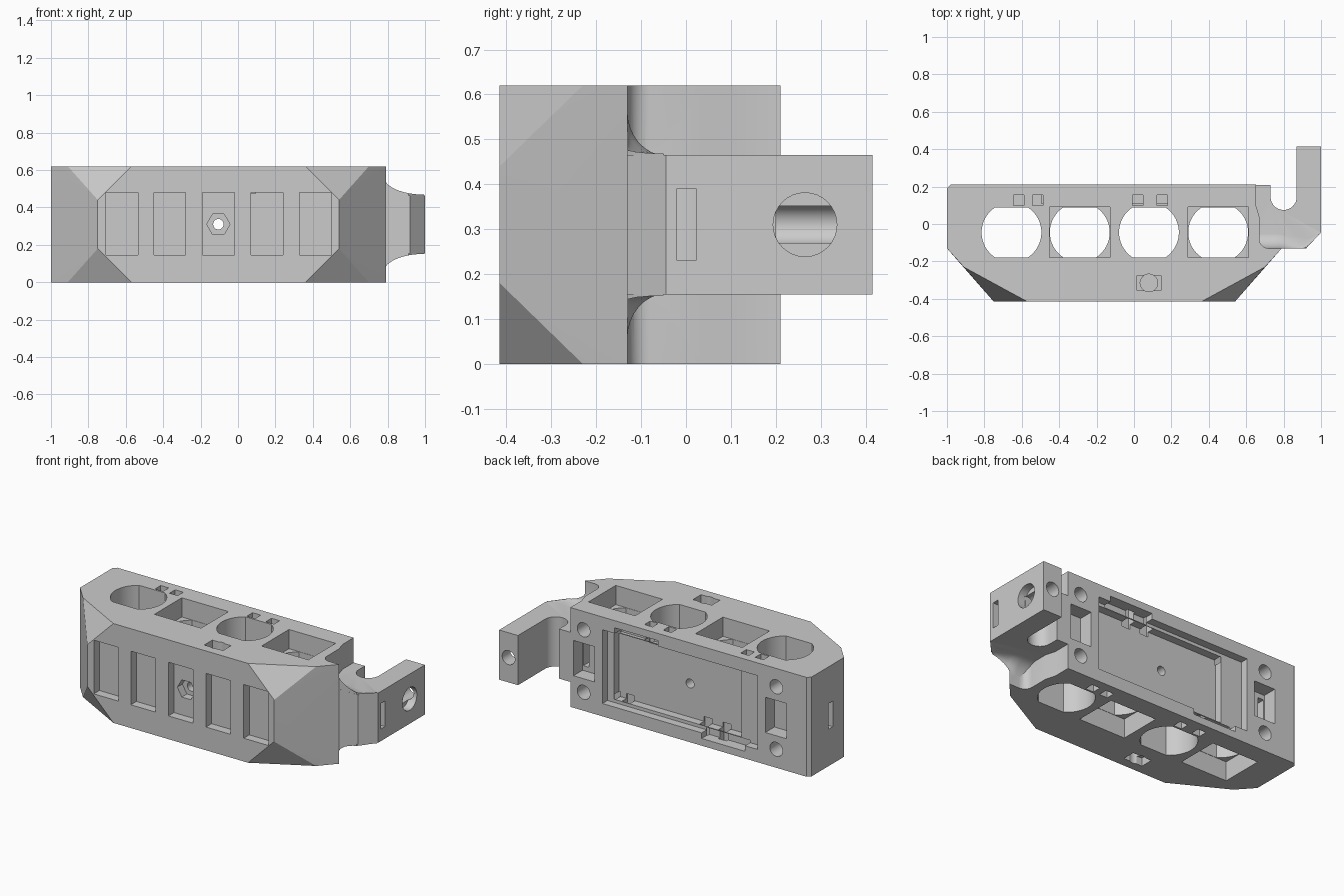
import bpy, bmesh, math

if "Cube" in bpy.data.objects:
    bpy.data.objects.remove(bpy.data.objects["Cube"])

CX, CZ = -0.105, 0.31      # body centre; features repeat around it
H = 0.62


def make(name, bm):
    bmesh.ops.recalc_face_normals(bm, faces=bm.faces)
    me = bpy.data.meshes.new(name)
    bm.to_mesh(me)
    bm.free()
    ob = bpy.data.objects.new(name, me)
    bpy.context.collection.objects.link(ob)
    return ob


def loft(name, rings):
    bm = bmesh.new()
    rows = [[bm.verts.new(p) for p in r] for r in rings]
    n = len(rows[0])
    for a, b in zip(rows, rows[1:]):
        for i in range(n):
            j = (i + 1) % n
            bm.faces.new((a[i], a[j], b[j], b[i]))
    bm.faces.new(rows[0])
    bm.faces.new(rows[-1])
    return make(name, bm)


def prism(name, pts, axis, lo, hi):
    place = {'x': lambda a, b, t: (t, a, b),
             'y': lambda a, b, t: (a, t, b),
             'z': lambda a, b, t: (a, b, t)}[axis]
    return loft(name, [[place(a, b, t) for a, b in pts] for t in (lo, hi)])


def arc(cx, cy, r, a0, a1, n):
    return [(cx + r * math.cos(math.radians(a0 + (a1 - a0) * i / n)),
             cy + r * math.sin(math.radians(a0 + (a1 - a0) * i / n))) for i in range(n + 1)]


def circle(cx, cy, r, n=32):
    return arc(cx, cy, r, 0, 360, n)[:-1]


def boolean(ob, other, op='DIFFERENCE'):
    other.hide_render = True
    m = ob.modifiers.new(op, 'BOOLEAN')
    m.operation, m.object, m.solver = op, other, 'EXACT'
    bpy.context.view_layer.objects.active = ob
    bpy.ops.object.modifier_apply(modifier=m.name)
    bpy.data.objects.remove(other)


def cut(pts, axis, lo, hi):
    boolean(body, prism('cutter', pts, axis, lo, hi))


def box(x0, x1, y0, y1, z0, z1):
    cut([(x0, y0), (x1, y0), (x1, y1), (x0, y1)], 'z', z0, z1)


# Faceted body: convex hull, mirrored in x and z
bm = bmesh.new()
for sx in (-1, 1):
    for sz in (-1, 1):
        for x, y, z in [(.895, -.13, .31), (.895, .19, .31), (.875, .21, .31),
                        (.805, -.23, .31), (.465, -.415, .31), (.645, -.415, .13)]:
            bm.verts.new((CX + sx * x, y, CZ + sz * z))
bmesh.ops.convex_hull(bm, input=bm.verts)
bmesh.ops.dissolve_limit(bm, angle_limit=0.01, verts=bm.verts, edges=bm.edges)
body = make('body', bm)

# Rounded recess at the right end
cut([(.95, -.13)] + arc(.72, -.08, .05, 270, 180, 8)
    + [(.67, .04), (.652, .1), (.652, .3), (.95, .3)], 'z', -.1, .8)

# Hooked arm with U slot
arm = prism('arm', [(.62, -.131), (.92, -.131), (1, -.045), (1, .415), (.87, .415)]
            + arc(.8, .145, .07, 0, -180, 16) + [(.73, .209), (.62, .209)],
            'z', .155, .465)
boolean(body, arm, 'UNION')

# Flared web where the arm meets the body, above and below
for s in (-1, 1):
    rings = []
    for i in range(13):
        x = .66 + .335 * i / 12
        u = min(1, max(0, (x - .78) / .22))
        h = .004 + .095 * (1 - math.sqrt(1 - (1 - u) ** 2))
        y0 = max(-.1305, -.1305 + (x - .92) * .086 / .08)
        w = -.044 - y0
        sec = [(y0, .4)] + [(y0 + w * (1 - math.cos(t)), .464 + h * (1 - math.sin(t)))
                            for t in [math.pi / 2 * k / 8 for k in range(9)]] + [(-.044, .4)]
        rings.append([(x, y, CZ + s * (z - CZ)) for y, z in sec])
    boolean(body, loft('flare', rings), 'UNION')

# Four vertical bays: flat-sided round bores with alternating square mouths
for i, x in enumerate((-.655, -.29, .08, .45)):
    a = math.degrees(math.asin(.133 / .16))
    cut(arc(x, -.045, .16, -a, a, 16) + arc(x, -.045, .16, 180 - a, 180 + a, 16),
        'z', -.1, .8)
    z0, z1 = ((-.1, .12) if i % 2 == 0 else (.5, .8))
    box(x - .161, x + .161, -.18, .09, z0, z1)

# Front windows
for x in (-.62, -.365, CX, .155, .415):
    box(x - .085, x + .085, -.5, -.36, .145, .48)

# Hex nut seat and through bolt hole
cut(circle(CX, CZ, .062, 6), 'y', -.5, -.31)
cut(circle(CX, CZ, .028, 24), 'y', -.5, .4)

# Back electronics cavity, two levels with stepped edges
box(CX - .535, CX + .535, .16, .3, .08, .54)
box(CX - .39, CX + .49, .11, .3, .1, .52)
for s in (-1, 1):
    z = CZ + s * .24
    box(CX + s * .3 - .15, CX + s * .3 + .15, .14, .3, z - .025, z + .025)

# Top and bottom details, turned half round for the underside
for s in (-1, 1):
    def slot(x0, x1, y0, y1, depth):
        a, b = sorted((CX + s * (x0 - CX), CX + s * (x1 - CX)))
        c, d = sorted((CZ + s * .4, CZ + s * (.31 - depth)))
        box(a, b, y0, y1, c, d)
    for x in (-.615, -.515, .02, .15):
        slot(x - .028, x + .028, .1, .156, .13)
    slot(.015, .145, -.355, -.275, .05)
    c, d = sorted((CZ + s * .4, CZ + s * .165))
    cut(circle(CX + s * .185, -.315, .047), 'z', c, d)

# Back screw holes and end pockets with strap slits
for s in (-1, 1):
    for z in (.115, .505):
        cut(circle(CX + s * .665, z, .044), 'y', .1, .3)
    a, b = sorted((CX + s * .59, CX + s * .735))
    box(a, b, .12, .3, .2, .42)
    a, b = sorted((CX + s * .69, CX + s * .73))
    box(a, b, -.02, .2, .23, .39)
    a, b = sorted((CX + s * .7, CX + s * 1.2))
    box(a, b, -.02, .022, .23, .39)

# Arm holes: round side seat and end screw hole
cut(circle(.265, CZ, .071), 'x', .95, 1.1)
cut(circle(.935, CZ, .044), 'y', .2, .5)

body.name = 'housing'
bpy.ops.object.select_all(action='DESELECT')
body.select_set(True)
bpy.context.view_layer.objects.active = body
bpy.ops.object.shade_smooth_by_angle(angle=math.radians(25))
